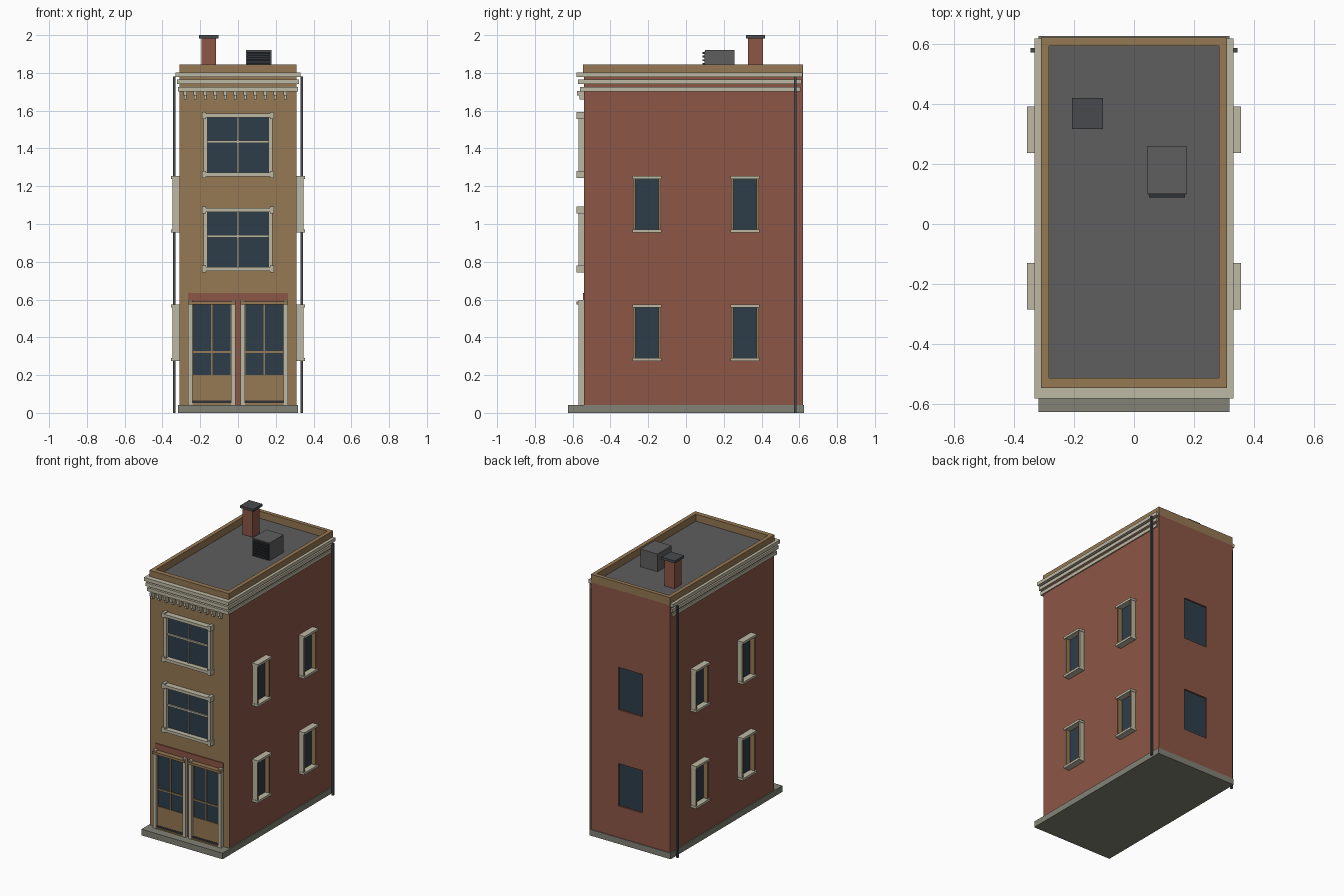
import bpy
import bmesh
from mathutils import Matrix, Vector

# Remove the default cube only
default_cube = bpy.data.objects.get("Cube")
if default_cube:
    bpy.data.objects.remove(default_cube, do_unlink=True)


def to_linear(value):
    value /= 255
    return value / 12.92 if value < 0.04045 else ((value + 0.055) / 1.055) ** 2.4


def make_material(name, red, green, blue):
    material = bpy.data.materials.new(name)
    material.use_nodes = True
    colour = (to_linear(red), to_linear(green), to_linear(blue), 1)
    material.diffuse_color = colour
    shader = next(n for n in material.node_tree.nodes if n.type == 'BSDF_PRINCIPLED')
    shader.inputs["Base Color"].default_value = colour
    return material


brick = make_material("red brick", 140, 86, 69)
tan = make_material("tan timber", 150, 120, 84)
stone = make_material("pale stone", 190, 184, 163)
glass = make_material("dark glass", 46, 61, 73)
roofing = make_material("grey roofing", 94, 94, 94)
concrete = make_material("grey concrete", 130, 130, 118)
metal = make_material("dark metal", 72, 74, 77)
louvre = make_material("louvre black", 46, 50, 54)


def boxes(name, material, *extents):
    """One object made of boxes, each given as (x range, y range, z range)."""
    mesh = bpy.data.meshes.new(name)
    bm = bmesh.new()
    for ranges in extents:
        low = Vector([min(r) for r in ranges])
        high = Vector([max(r) for r in ranges])
        matrix = Matrix.Translation((low + high) / 2) @ Matrix.Diagonal((*(high - low), 1))
        bmesh.ops.create_cube(bm, size=1, matrix=matrix)
    bm.to_mesh(mesh)
    bm.free()
    mesh.materials.append(material)
    obj = bpy.data.objects.new(name, mesh)
    bpy.context.collection.objects.link(obj)
    return obj


def span(centre, width):
    return (centre - width / 2, centre + width / 2)


# Main dimensions
wall_x = 0.31
front_y = -0.54
back_y = 0.62
base_top = 0.043
roof_z = 1.795
parapet_z = 1.845
parapet_width = 0.028
upper_floor = 0.68

# Base slab with front step
boxes("base_slab", concrete, (span(0, 0.634), (-0.625, 0.625), (0, base_top)))

# Main walls: tan facade on the front, brick elsewhere
walls = boxes("walls", brick, (span(0, 2 * wall_x), (front_y, back_y), (base_top, 1.79)))
walls.data.materials.append(tan)
for face in walls.data.polygons:
    if face.normal.y < -0.9:
        face.material_index = 1

# Rear windows set into the brick
for floor, lift in (("lower", 0), ("upper", upper_floor)):
    opening = (0.265 + lift, 0.565 + lift)
    cutter = boxes("rear_opening_" + floor, brick,
                   (span(0, 0.186), (back_y - 0.015, back_y + 0.1), opening))
    cutter.hide_render = True
    cutter.hide_viewport = True
    cutter.display_type = 'WIRE'
    cut = walls.modifiers.new("rear opening " + floor, 'BOOLEAN')
    cut.operation = 'DIFFERENCE'
    cut.solver = 'EXACT'
    cut.object = cutter
    boxes("rear_glass_" + floor, glass,
          (span(0, 0.184), (back_y - 0.016, back_y - 0.01), opening))

# Flat roof and parapet
inner_x = wall_x - parapet_width
boxes("roof_deck", roofing, (span(0, 2 * inner_x), (-0.53, 0.61), (1.78, roof_z)))
parapet_height = (1.785, parapet_z)
boxes("parapet", tan,
      *[((side * inner_x, side * wall_x), (front_y - 0.006, back_y), parapet_height)
        for side in (-1, 1)],
      (span(0, 2 * inner_x), (front_y - 0.006, front_y + parapet_width), parapet_height),
      (span(0, 2 * inner_x), (back_y - parapet_width, back_y), parapet_height))

# Stepped cornice bands around front and sides
bands = []
for step in range(3):
    reach = 0.33 - 0.006 * step
    front = -0.58 + 0.009 * step
    back = 0.617 - 0.006 * step
    height = span(1.79 - 0.038 * step, 0.024)
    bands.append((span(0, 2 * reach), (front, front_y), height))
    bands += [((side * 0.305, side * reach), (front_y, back), height) for side in (-1, 1)]
boxes("cornice_bands", stone, *bands)

# Small brackets under the cornice
brackets = []
for index in range(11):
    x = -0.28 + 0.053 * index
    brackets.append((span(x, 0.018), (-0.577, front_y), (1.68, 1.705)))
    brackets.append((span(x, 0.014), (-0.565, front_y), (1.658, 1.68)))
boxes("cornice_brackets", stone, *brackets)

# Large front windows
for floor, z in (("middle", 0.918), ("top", 1.418)):
    face = (-0.57, front_y)
    proud = (-0.58, front_y)
    frame = [(span(side * 0.172, 0.022), face, span(z, 0.32)) for side in (-1, 1)]
    for end in (-1, 1):
        frame.append((span(0, 0.37), proud, span(z + end * 0.156, 0.02)))
        for side in (-1, 1):
            frame.append((span(side * 0.18, 0.022), proud, span(z + end * 0.156, 0.036)))
    # Glazing bars
    frame.append((span(0, 0.008), (-0.553, front_y), span(z, 0.3)))
    frame.append((span(0, 0.33), (-0.556, front_y), span(z + 0.017, 0.012)))
    boxes("front_window_frame_" + floor, stone, *frame)
    boxes("front_window_glass_" + floor, glass,
          (span(0, 0.33), (front_y - 0.005, front_y), span(z, 0.3)))

# Side windows with deep stone surrounds and timber linings
for side_name, side in (("left", 1), ("right", -1)):
    for row, z in (("lower", 0.425), ("upper", 0.425 + upper_floor)):
        for place, y in (("front", -0.207), ("rear", 0.313)):
            label = "_".join((side_name, row, place))
            outer = (side * wall_x, side * 0.355)
            jamb = (side * wall_x, side * 0.345)
            boxes("side_window_surround_" + label, stone,
                  *[(outer, span(y, 0.154), span(z + end * 0.142, 0.016)) for end in (-1, 1)],
                  *[(jamb, span(y + end * 0.072, 0.004), span(z, 0.28)) for end in (-1, 1)])
            boxes("side_window_lining_" + label, tan,
                  *[((side * wall_x, side * 0.346), span(y + end * 0.066, 0.01),
                     span(z, 0.27)) for end in (-1, 1)])
            boxes("side_window_glass_" + label, glass,
                  ((side * wall_x, side * (wall_x + 0.004)), span(y, 0.13), span(z, 0.27)))

    # Downpipe near the rear corner
    boxes("downpipe_" + side_name, metal,
          (span(side * 0.338, 0.013), span(0.578, 0.014), (0, 1.78)))

# Brick panel behind the shopfront
boxes("shopfront_brick_panel", brick,
      (span(0, 0.53), (front_y - 0.006, front_y), (base_top, 0.635)))

# Pair of glazed shop doors
for door, side in (("left", 1), ("right", -1)):
    x = side * 0.139
    leaf = (-0.556, front_y)
    boxes("door_posts_" + door, stone,
          *[(span(x + edge * 0.115, 0.024), (-0.568, front_y), (base_top, 0.598))
            for edge in (-1, 1)])
    boxes("door_timber_" + door, tan,
          (span(x, 0.254), (-0.58, front_y), (0.573, 0.59)),
          (span(x, 0.206), leaf, (0.065, 0.2)),
          (span(x, 0.206), (-0.565, front_y), (base_top, 0.052)),
          (span(x, 0.206), leaf, span(0.322, 0.01)),
          (span(x, 0.007), leaf, (0.2, 0.573)),
          *[(span(x + edge * 0.101, 0.006), leaf, (0.06, 0.573)) for edge in (-1, 1)])
    boxes("door_glass_" + door, glass,
          (span(x, 0.204), (-0.551, front_y), (0.2, 0.573)))
    boxes("door_kick_strip_" + door, louvre,
          (span(x, 0.206), (-0.558, front_y), (0.052, 0.065)))

# Chimney
boxes("chimney_shaft", brick, (span(-0.155, 0.078), span(0.368, 0.078), (1.78, 1.985)))
boxes("chimney_cap", metal, (span(-0.155, 0.103), span(0.368, 0.103), (1.983, 2)))

# Rooftop air unit with front louvres
boxes("air_unit", roofing, (span(0.11, 0.134), (0.1, 0.257), (1.78, 1.92)))
boxes("air_unit_louvres", louvre,
      (span(0.11, 0.124), (0.097, 0.1), (1.8, 1.913)),
      *[(span(0.11, 0.12), (0.088, 0.1), span(1.81 + 0.019 * slat, 0.01))
        for slat in range(6)])
